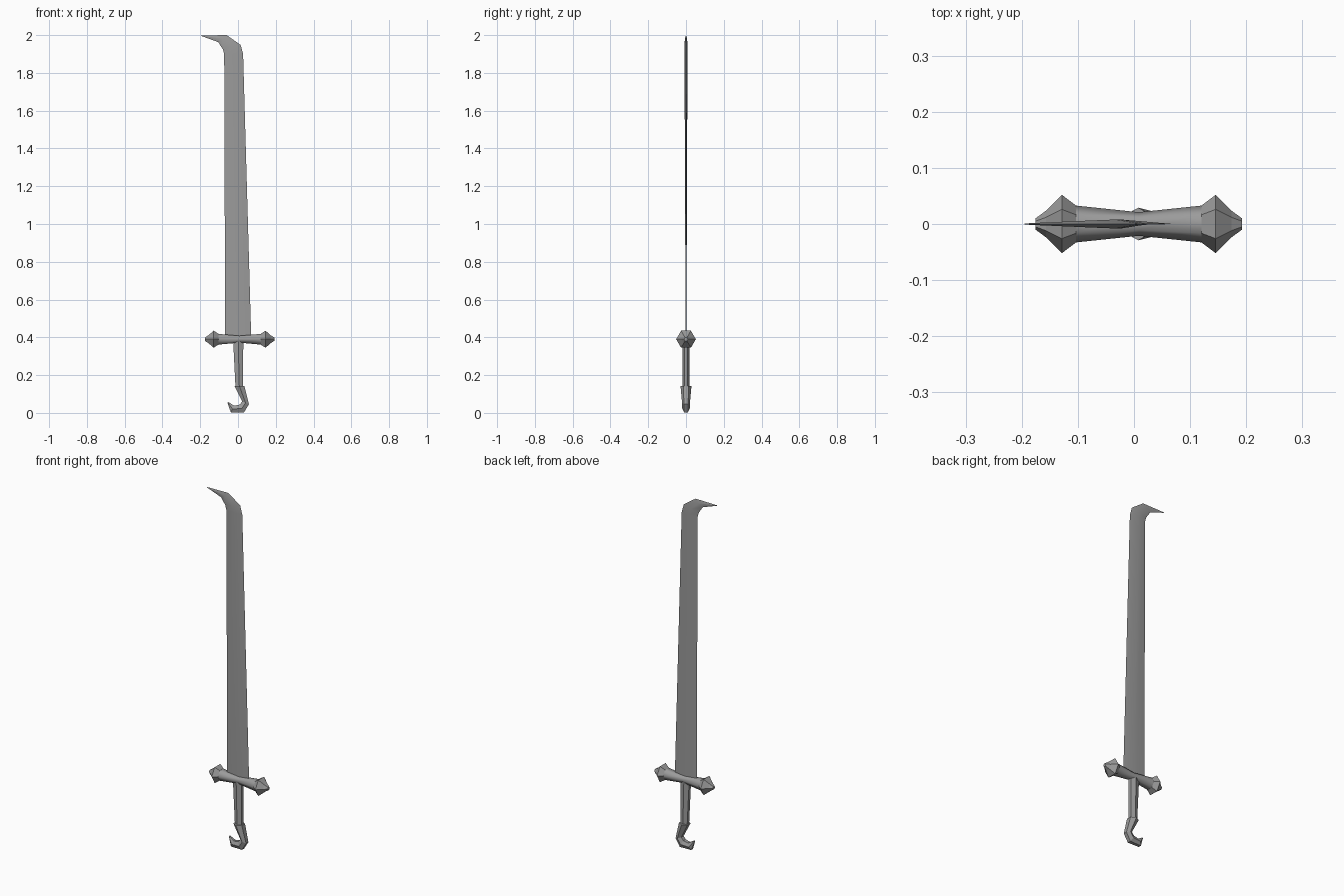
import bpy, bmesh, math

if "Cube" in bpy.data.objects:
    bpy.data.objects.remove(bpy.data.objects["Cube"])

steel = bpy.data.materials.new("dark_steel")
steel.diffuse_color = (0.33, 0.33, 0.33, 1)
steel.use_nodes = True
steel.node_tree.nodes["Principled BSDF"].inputs["Base Color"].default_value = steel.diffuse_color


def section(inner, outer, half, sides, phase=0.0):
    """Ring spanning inner->outer in the xz plane, with half-thickness along y."""
    angles = [phase + 2 * math.pi * i / sides for i in range(sides)]
    cu = max(abs(math.cos(a)) for a in angles)
    sv = max(abs(math.sin(a)) for a in angles)
    cx, cz = (inner[0] + outer[0]) / 2, (inner[1] + outer[1]) / 2
    ux, uz = (outer[0] - inner[0]) / 2, (outer[1] - inner[1]) / 2
    return [(cx + ux * math.cos(a) / cu, half * math.sin(a) / sv,
             cz + uz * math.cos(a) / cu) for a in angles]


def loft(name, rings, smooth=False):
    """Skin a list of equal-sized rings and cap both ends."""
    bm = bmesh.new()
    loops = [[bm.verts.new(p) for p in ring] for ring in rings]
    n = len(loops[0])
    for a, b in zip(loops, loops[1:]):
        for i in range(n):
            f = bm.faces.new((a[i], a[(i + 1) % n], b[(i + 1) % n], b[i]))
            f.smooth = smooth
    bm.faces.new(loops[0])
    bm.faces.new(loops[-1])
    bmesh.ops.recalc_face_normals(bm, faces=bm.faces)
    mesh = bpy.data.meshes.new(name)
    bm.to_mesh(mesh)
    bm.free()
    mesh.materials.append(steel)
    obj = bpy.data.objects.new(name, mesh)
    bpy.context.collection.objects.link(obj)
    return obj


HEX = math.pi / 6  # hexagon with corners on the y axis
GUARD_X, GUARD_Z = 0.0085, 0.39

# Blade: thin diamond section, thickening upward into a hooked tip
blade = loft("blade", [section(*s, 4) for s in (
    ((-0.068, 0.395), (0.07, 0.395), 0.002),
    ((-0.073, 1.90), (0.027, 1.90), 0.008),
    ((-0.08, 1.925), (0.014, 1.948), 0.008),
    ((-0.105, 1.963), (-0.060, 2.0), 0.006),
    ((-0.196, 1.996), (-0.194, 1.998), 0.001))])
bpy.context.view_layer.objects.active = blade
blade.select_set(True)
bpy.ops.object.shade_smooth_by_angle(angle=math.radians(30))


# Crossguard bar, narrow in the middle
def guard_ring(x, r):
    return section((x, GUARD_Z - r * 0.866), (x, GUARD_Z + r * 0.866), r, 6, HEX)


loft("guard_bar", [guard_ring(GUARD_X + d, r) for d, r in (
    (-0.114, 0.033), (0, 0.021), (0.114, 0.033))], smooth=True)

# Pointed hexagonal ends of the guard
for side, label in ((-1, "left"), (1, "right")):
    loft("guard_end_" + label, [guard_ring(GUARD_X + side * d, r) for d, r in (
        (0.112, 0.033), (0.137, 0.052), (0.165, 0.024), (0.184, 0.010))])

# Grip
loft("grip", [section(*s, 6, HEX) for s in (
    ((-0.026, 0.39), (0.028, 0.39), 0.018),
    ((-0.013, 0.13), (0.027, 0.13), 0.018))])

# Hooked pommel
loft("pommel_hook", [section(*s, 6, HEX) for s in (
    ((-0.019, 0.142), (0.034, 0.142), 0.029),
    ((0.022, 0.060), (0.058, 0.046), 0.021),
    ((0.009, 0.044), (0.032, 0.003), 0.020),
    ((-0.020, 0.038), (-0.038, 0.003), 0.017),
    ((-0.052, 0.058), (-0.056, 0.054), 0.004))])
